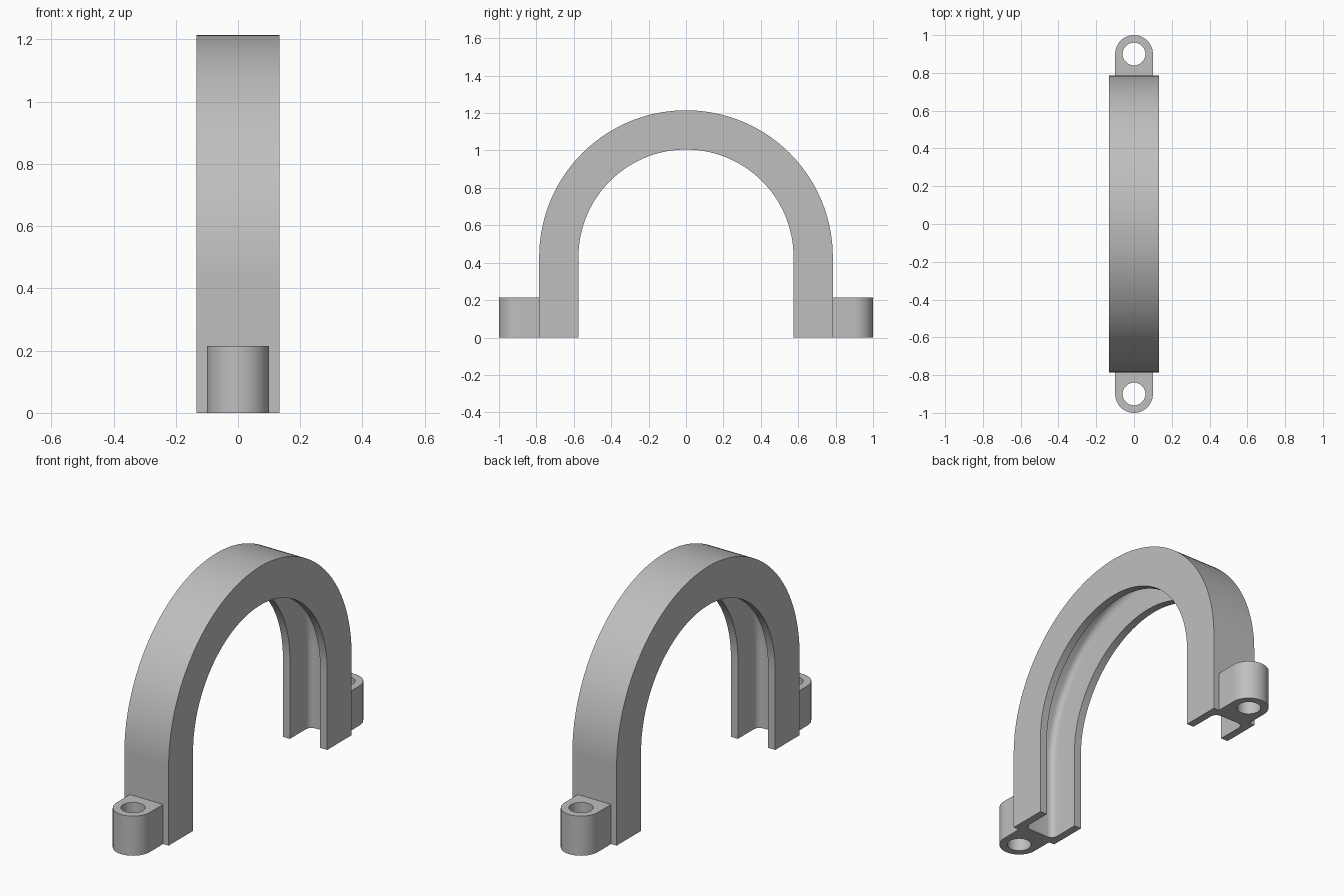
import bpy
import bmesh
from math import pi, sin, cos, atan2, radians

cube = bpy.data.objects.get("Cube")
if cube:
    bpy.data.objects.remove(cube, do_unlink=True)

grey = bpy.data.materials.new("plain grey")
grey.use_nodes = True
COLOUR = (0.52, 0.52, 0.52, 1)
grey.diffuse_color = COLOUR
grey.node_tree.nodes["Principled BSDF"].inputs["Base Color"].default_value = COLOUR

R_OUT, R_IN, SPRING = 0.785, 0.575, 0.43   # arch radii and height of its centre
HALF_W, WALL, WEB, FILLET = 0.133, 0.042, 0.038, 0.034
TAB_R, HOLE_R, HOLE_Y, TAB_H = 0.1, 0.06, 0.9, 0.215


def make_object(name, bm):
    bmesh.ops.recalc_face_normals(bm, faces=bm.faces[:])
    mesh = bpy.data.meshes.new(name)
    bm.to_mesh(mesh)
    bm.free()
    obj = bpy.data.objects.new(name, mesh)
    bpy.context.collection.objects.link(obj)
    mesh.materials.append(grey)
    bpy.ops.object.select_all(action='DESELECT')
    obj.select_set(True)
    bpy.context.view_layer.objects.active = obj
    bpy.ops.object.shade_smooth_by_angle(angle=radians(30))
    return obj


def bridge(bm, a, b):
    """Join two closed rings of vertices with quads."""
    for i in range(len(a)):
        j = (i + 1) % len(a)
        bm.faces.new((a[i], a[j], b[j], b[i]))


# Channel section as (x, radius), open towards the inside of the arch
inner_x = HALF_W - WALL
floor_r = R_OUT - WEB
half = [(HALF_W, R_OUT), (HALF_W, R_IN), (inner_x, R_IN)]
for k in range(7):
    a = pi / 2 * k / 6
    half.append((inner_x - FILLET * (1 - cos(a)), floor_r - FILLET * (1 - sin(a))))
section = half + [(-x, r) for x, r in reversed(half)]

# Arch: the section swept up one leg, round the half circle and down the other
STEPS = 72
stations = [(0, 0)] + [(pi * k / STEPS, SPRING) for k in range(STEPS + 1)] + [(pi, 0)]
bm = bmesh.new()
rings = [[bm.verts.new((x, -r * cos(a), z + r * sin(a))) for x, r in section]
         for a, z in stations]
for a, b in zip(rings, rings[1:]):
    bridge(bm, a, b)
bm.faces.new(rings[0])
bm.faces.new(rings[-1])
make_object("channel_arch", bm)


# Mounting tabs: round-ended lugs with a vertical bolt hole
def make_tab(name, side):
    base = HOLE_Y - R_OUT + 0.02          # runs a little into the arch web
    corner = atan2(base, TAB_R)
    angles = sorted([2 * pi * k / 48 for k in range(48)] + [pi + corner, 2 * pi - corner])
    bm = bmesh.new()
    loops = []
    for z in (0, TAB_H):
        hole, edge = [], []
        for t in angles:
            c, s = cos(t), sin(t)
            d = TAB_R if s >= 0 else 1 / max(abs(c) / TAB_R, -s / base)
            for ring, rad in ((hole, HOLE_R), (edge, d)):
                ring.append(bm.verts.new((rad * c, side * (HOLE_Y + rad * s), z)))
        loops.append((hole, edge))
    (hole0, edge0), (hole1, edge1) = loops
    for a, b in ((hole0, edge0), (edge0, edge1), (edge1, hole1), (hole1, hole0)):
        bridge(bm, a, b)
    make_object(name, bm)


make_tab("front_mounting_tab", -1)
make_tab("back_mounting_tab", 1)
